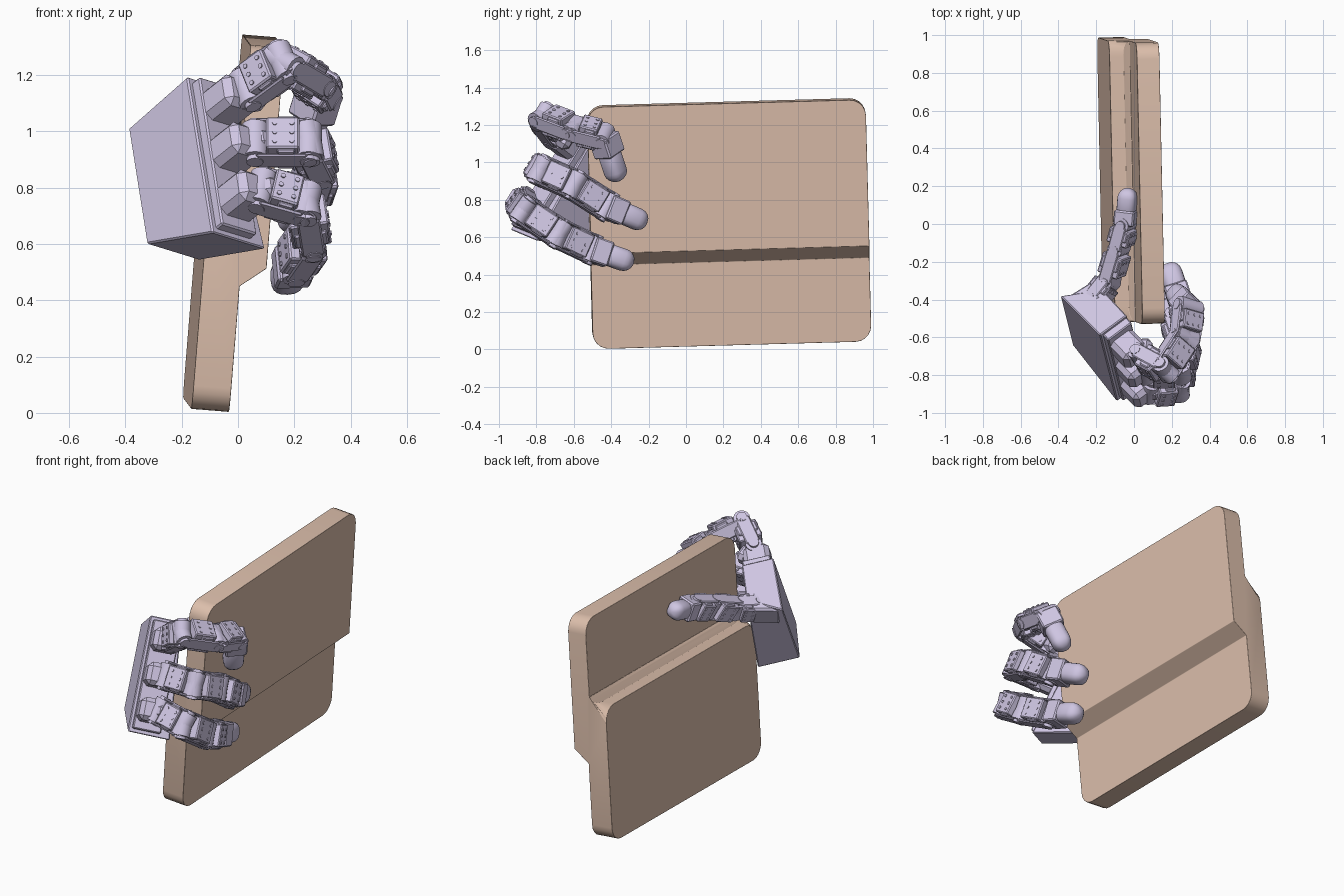
import bpy, bmesh, math
from mathutils import Vector as V, Matrix as M

if "Cube" in bpy.data.objects:
    bpy.data.objects.remove(bpy.data.objects["Cube"])


def material(name, rgb):
    m = bpy.data.materials.new(name)
    m.diffuse_color = (*rgb, 1)
    m.use_nodes = True
    m.node_tree.nodes["Principled BSDF"].inputs["Base Color"].default_value = m.diffuse_color
    return m


TAN = material("tan", (0.72, 0.52, 0.41))
LILAC = material("lilac", (0.62, 0.56, 0.76))


def finish(name, bm, mat, matrix=None, bevel=0, segs=1):
    bmesh.ops.recalc_face_normals(bm, faces=bm.faces)
    me = bpy.data.meshes.new(name)
    bm.to_mesh(me)
    bm.free()
    ob = bpy.data.objects.new(name, me)
    bpy.context.collection.objects.link(ob)
    ob.data.materials.append(mat)
    if matrix:
        ob.matrix_world = matrix
    if bevel:
        b = ob.modifiers.new("edge", "BEVEL")
        b.width, b.segments = bevel, segs
        b.limit_method, b.angle_limit = "ANGLE", math.radians(30)
    return ob


def smooth(ob, deg=35):
    bpy.context.view_layer.objects.active = ob
    bpy.ops.object.select_all(action="DESELECT")
    ob.select_set(True)
    bpy.ops.object.shade_smooth_by_angle(angle=math.radians(deg))


def frame(at, along, side):
    """Matrix with local z along the part and local x along its side axis."""
    z = along.normalized()
    x = (side - z * side.dot(z)).normalized()
    y = z.cross(x)
    return M.Translation(at) @ M((x, y, z)).transposed().to_4x4()


def add_box(bm, size, mat):
    bmesh.ops.create_cube(bm, size=1, matrix=mat @ M.Diagonal((*size, 1)))


def add_cyl(bm, r, h, mat, n=16):
    bmesh.ops.create_cone(bm, cap_ends=True, segments=n, radius1=r, radius2=r,
                          depth=h, matrix=mat)


# Stepped slab: S-shaped section swept along its length
prof = [(0, 0), (.135, 0), (.135, .45), (.225, .52), (.225, 1.305),
        (.105, 1.305), (.105, .85), (.075, .80), (0, .80)]
bm = bmesh.new()
L = 1.49
ends = [[bm.verts.new((u, y, w)) for u, w in prof] for y in (0, L)]
for e in ends:
    bm.faces.new(e)
for i in range(len(prof)):
    j = (i + 1) % len(prof)
    bm.faces.new((ends[0][i], ends[0][j], ends[1][j], ends[1][i]))
corners = [bm.edges.get((e[i], e[i + 1])) for e in ends for i in (0, 4, 7)]
bmesh.ops.bevel(bm, geom=corners, offset=.085, segments=5, profile=.5, affect="EDGES")
pose = (M.Translation((-.165, -.5, .012)) @ M.Rotation(math.radians(1.2), 4, "Z")
        @ M.Rotation(math.radians(1.6), 4, "X") @ M.Rotation(math.radians(4.6), 4, "Y"))
slab = finish("stepped_slab", bm, TAN, pose, .028, 4)
slab.modifiers["edge"].angle_limit = math.radians(24)
smooth(slab)

# Palm axes: OUT is the back of the hand, ACROSS runs finger to finger, FWD to knuckles
OUT = V((-.78, -.573, .24)).normalized()
ACROSS = V((-.13, .52, .84)).normalized()
FWD = ACROSS.cross(OUT).normalized()
if FWD.x < 0:
    FWD = -FWD

# Palm housing: clipped quad plate with a smaller inner face
A, B = V((-.39, -.38, 1.01)), V((-.18, -.588, 1.195))
C, D = V((-.09, -.94, .64)), V((-.325, -.64, .60))
bm = bmesh.new()
outer = [bm.verts.new(p) for p in (A, B, C, D)]
inner = [bm.verts.new(p) for p in (A + FWD * .12 - OUT * .19, B - OUT * .18,
                                   C - OUT * .24, D - OUT * .24)]
bm.faces.new(outer)
bm.faces.new(inner)
for i in range(4):
    j = (i + 1) % 4
    bm.faces.new((outer[i], outer[j], inner[j], inner[i]))
finish("palm", bm, LILAC, None, .006)

# Trim rail along the knuckle edge of the palm
bm = bmesh.new()
mid = V((-.135, -.765, .92))
add_box(bm, (.62, .16, .05), frame(mid + FWD * .012 - OUT * .1, FWD, ACROSS))
finish("knuckle_rail", bm, LILAC, None, .006)

# Knuckle mounts, one per finger
for k in (-1, 0, 1):
    bm = bmesh.new()
    c = mid + FWD * .09 - OUT * .1 + ACROSS * .2 * k
    add_box(bm, (.13, .15, .16), frame(c, FWD, ACROSS))
    add_box(bm, (.09, .11, .08), frame(c + FWD * .06 - OUT * .06, FWD - OUT, ACROSS))
    finish("knuckle_mount", bm, LILAC, None, .025, 1)


def motor_link(name, a, b, side, w):
    """Motor case with bracket cheeks, hinge drums and screw heads."""
    d = b - a
    n = d.length
    F = frame(a, d, side)
    T = M.Translation
    bm = bmesh.new()
    add_box(bm, (w * .86, w * .94, n * .62), F @ T((0, 0, n * .52)))
    add_box(bm, (w, w * .8, n * .34), F @ T((0, 0, n * .58)))
    for s in (-1, 1):
        add_box(bm, (w * .08, w * .55, n * .95), F @ T((s * w * .5, 0, n * .5)))
    finish(name + "_motor", bm, LILAC, None, .007)
    bm = bmesh.new()
    turn = M.Rotation(math.pi / 2, 4, "Y")
    for z in (0, n):
        add_cyl(bm, w * .32, w * .9, F @ T((0, 0, z)) @ turn)
        add_cyl(bm, w * .2, w * 1.12, F @ T((0, 0, z)) @ turn)
    up = M.Rotation(math.pi / 2, 4, "X")
    for sx in (-1, 0, 1):
        for sz in (-1, 1):
            add_cyl(bm, w * .06, w * 1.0,
                    F @ T((sx * w * .25, 0, n * (.53 + .16 * sz))) @ up, 8)
    smooth(finish(name + "_hinges", bm, LILAC))


def fingertip(name, a, b, side, w):
    """Rounded pad: a lofted blunt capsule on a short collar."""
    d = b - a
    n = d.length
    F = frame(a, d, side)
    bm = bmesh.new()
    add_box(bm, (w * .9, w * .85, n * .42), F @ M.Translation((0, 0, n * .2)))
    finish(name + "_collar", bm, LILAC, None, .008)
    r = w * .40
    rows = [(n * .35, r * .9), (n * .42, r)]
    rows += [(n - r + r * math.sin(t), r * math.cos(t))
             for t in [math.radians(x) for x in (0, 20, 40, 60, 80)]]
    bm = bmesh.new()
    rings = []
    for z, q in rows:
        ring = []
        for i in range(20):
            t = math.tau * i / 20
            cx, sy = math.cos(t), math.sin(t)
            ring.append(bm.verts.new(F @ V((
                q * math.copysign(abs(cx) ** .75, cx),
                q * math.copysign(abs(sy) ** .75, sy), z))))
        rings.append(ring)
    for r0, r1 in zip(rings, rings[1:]):
        for i in range(20):
            j = (i + 1) % 20
            bm.faces.new((r0[i], r0[j], r1[j], r1[i]))
    bm.faces.new(rings[0])
    bm.faces.new(rings[-1])
    smooth(finish(name + "_pad", bm, LILAC), 50)


# Joint positions from the knuckle to the fingertip
fingers = {
    "upper_finger": ([(.03, -.70, 1.15), (.16, -.77, 1.245), (.27, -.60, 1.18),
                      (.29, -.44, 1.14), (.215, -.36, .90)], V((-.68, .63, .37)), .145),
    "middle_finger": ([(.06, -.78, .96), (.25, -.78, .96), (.29, -.60, .88),
                       (.25, -.42, .765), (.18, -.21, .675)], ACROSS, .15),
    "lower_finger": ([(.08, -.88, .79), (.24, -.87, .745), (.26, -.68, .62),
                      (.20, -.50, .535), (.165, -.28, .46)], ACROSS, .15),
    "thumb": ([(-.21, -.40, .97), (-.13, -.30, .98), (-.08, -.13, 1.04),
               (-.045, 0, 1.08), (-.03, .19, 1.12)], ACROSS, .13),
}
for name, (pts, side, w) in fingers.items():
    pts = [V(p) for p in pts]
    for a, b in zip(pts[:-2], pts[1:-1]):
        motor_link(name, a, b, side, w)
    fingertip(name, pts[-2], pts[-1], side, w)

# Thumb mount on the inner side of the palm
bm = bmesh.new()
add_box(bm, (.14, .12, .16), frame(V((-.25, -.42, .97)), V((.8, .5, 0)), ACROSS))
finish("thumb_mount", bm, LILAC, None, .012)
